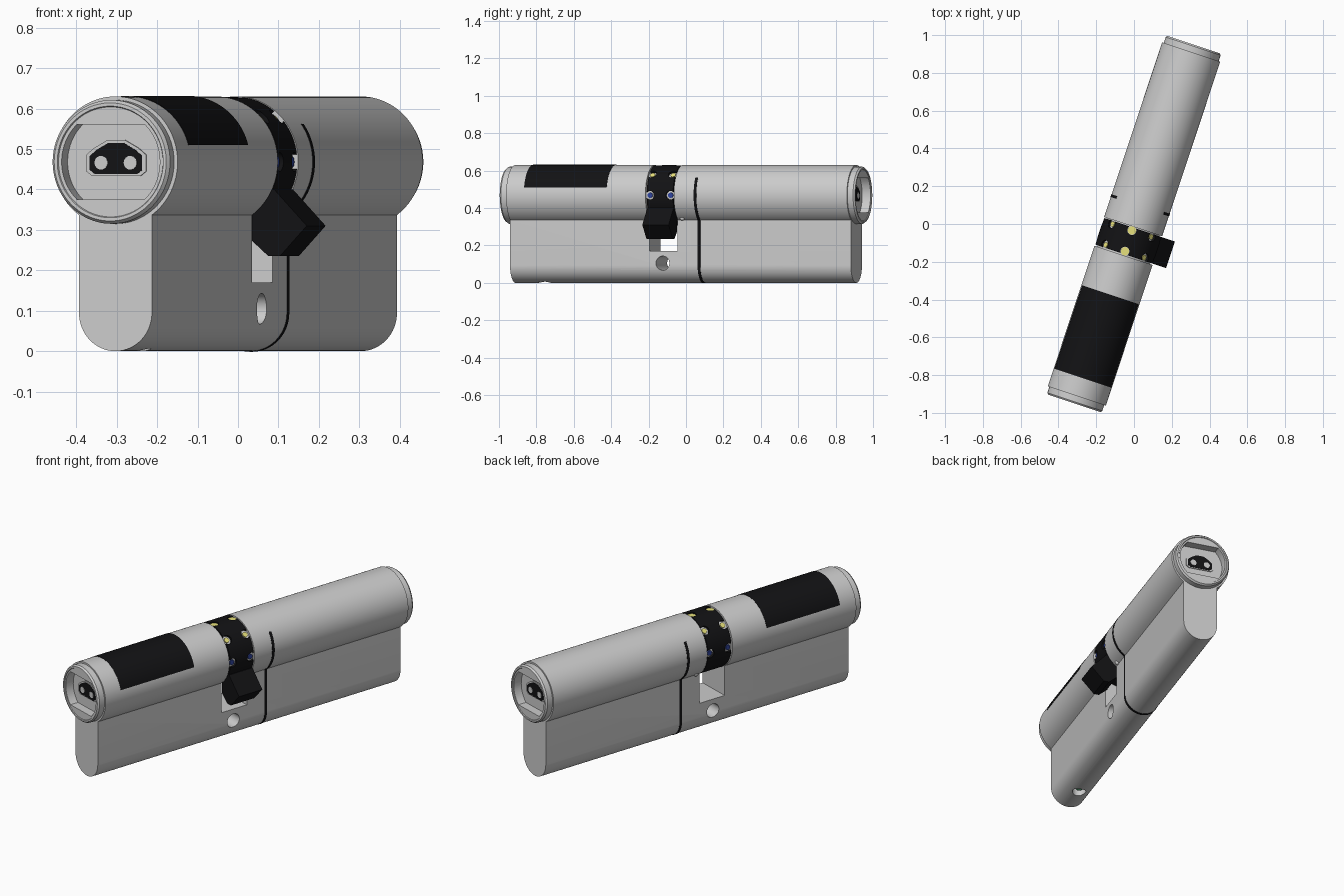
import bpy, bmesh
from math import sin, cos, pi, radians, sqrt, asin
from mathutils import Matrix

if "Cube" in bpy.data.objects:
    bpy.data.objects.remove(bpy.data.objects["Cube"])

# Local frame: x across, y along the lock axis, z up; turned in plan at the end
TURN = Matrix.Rotation(radians(-18.4), 4, 'Z')
R, W, CZ, HALF = 0.162, 0.095, 0.468, 0.96


def material(name, rgb):
    m = bpy.data.materials.new(name)
    m.diffuse_color = (*rgb, 1)
    m.use_nodes = True
    m.node_tree.nodes["Principled BSDF"].inputs["Base Color"].default_value = m.diffuse_color
    return m


BLACK = material("black", (0.006, 0.006, 0.007))
YELLOW = material("yellow", (0.8, 0.75, 0.2))
BLUE = material("blue", (0.03, 0.06, 0.35))
GREEN = material("green", (0.1, 0.4, 0.2))


def finish(name, bm, mat=None):
    bmesh.ops.recalc_face_normals(bm, faces=bm.faces)
    me = bpy.data.meshes.new(name)
    bm.to_mesh(me)
    bm.free()
    ob = bpy.data.objects.new(name, me)
    bpy.context.collection.objects.link(ob)
    if mat:
        me.materials.append(mat)
    return ob


def prism(name, pts, y0, y1, mat=None):
    """Extrude an (x, z) outline along the lock axis."""
    bm = bmesh.new()
    a = [bm.verts.new((x, y0, z)) for x, z in pts]
    b = [bm.verts.new((x, y1, z)) for x, z in pts]
    bm.faces.new(a)
    bm.faces.new(b)
    for i in range(len(a)):
        j = (i + 1) % len(a)
        bm.faces.new((a[i], a[j], b[j], b[i]))
    return finish(name, bm, mat)


def lathe(name, prof, mat=None, n=96):
    """Closed (radius, y) section turned around the lock axis."""
    bm = bmesh.new()
    rings = [[bm.verts.new((r * cos(2 * pi * k / n), y, CZ + r * sin(2 * pi * k / n)))
              for k in range(n)] for r, y in prof]
    for i in range(len(rings)):
        p, q = rings[i], rings[(i + 1) % len(rings)]
        for k in range(n):
            m = (k + 1) % n
            bm.faces.new((p[k], p[m], q[m], q[k]))
    return finish(name, bm, mat)


def rod(name, r, depth, mtx, mat=None):
    bm = bmesh.new()
    bmesh.ops.create_cone(bm, cap_ends=True, segments=40, radius1=r, radius2=r,
                          depth=depth, matrix=mtx)
    return finish(name, bm, mat)


def ball(name, r, loc, mat=None):
    bm = bmesh.new()
    bmesh.ops.create_uvsphere(bm, u_segments=24, v_segments=12, radius=r,
                              matrix=Matrix.Translation(loc))
    return finish(name, bm, mat)


def cut(ob, cutters):
    for c in cutters:
        m = ob.modifiers.new("cut", 'BOOLEAN')
        m.operation, m.solver, m.object = 'DIFFERENCE', 'EXACT', c
        bpy.context.view_layer.objects.active = ob
        bpy.ops.object.modifier_apply(modifier=m.name)
    for c in cutters:
        bpy.data.objects.remove(c)


def arc(r, a0, a1, n, cz=CZ):
    return [(r * cos(radians(a0 + (a1 - a0) * i / n)),
             cz + r * sin(radians(a0 + (a1 - a0) * i / n))) for i in range(n + 1)]


def keyhole(grow=0, top=None):
    """Round barrel over a flange with a half-round foot."""
    r, w = R + grow, W + grow
    j = -90 + asin(w / r) * 180 / pi
    foot = arc(w, 180, 360, 32, W)
    if top is None:
        return foot + arc(r, j, 180 - j, 80)
    return foot + arc(r, j, top, 24) + arc(r, 180 - top, 180 - j, 24)


def box(name, x, y0, y1, z0, z1):
    return prism(name, [(-x, z0), (x, z0), (x, z1), (-x, z1)], y0, y1)


def recess(y0, y1):
    a = asin(0.093 / 0.128) * 180 / pi
    return prism("recess_cutter", arc(0.128, -a, a, 20) + arc(0.128, 180 - a, 180 + a, 20), y0, y1)


# Housing with cam slot, fixing screw hole, underside hole and end recesses
ACROSS = Matrix.Rotation(pi / 2, 4, 'Y')
body = prism("housing", keyhole(), -HALF, HALF)
cut(body, [
    box("slot_cutter", 0.3, -0.175, -0.015, 0.17, 0.8),
    rod("screw_cutter", 0.038, 0.6, Matrix.Translation((0, -0.1, 0.105)) @ ACROSS),
    rod("underside_cutter", 0.036, 0.1, Matrix.Translation((0, -0.795, 0.0))),
    recess(-1.1, -0.95), recess(0.95, 1.1)])
ball("underside_pin", 0.025, (0, -0.795, 0.04), GREEN)

# Ends: bevelled collar, key slot frame, key slot, two contact dots
KEY = [(-.068, -.02), (-.055, -.03), (.055, -.03), (.068, -.02), (.068, .015),
       (.05, .03), (.02, .047), (-.02, .047), (-.05, .03), (-.068, .015)]
for d, end in ((-1, "front"), (1, "back")):
    collar = lathe(end + "_collar", [(0.05, d * 0.955), (0.153, d * 0.955), (0.153, d * 0.992),
                                     (0.146, d * 1.001), (0.138, d * 1.001),
                                     (0.136, d * 0.997), (0.05, d * 0.997)])
    cut(collar, [recess(d * 0.9, d * 1.1)])
    prism(end + "_key_frame", [(x * 1.15, CZ + z * 1.15) for x, z in KEY], d * 0.94, d * 0.955)
    prism(end + "_key_slot", [(x, CZ + z) for x, z in KEY], d * 0.94, d * 0.957, BLACK)
    for s in (-1, 1):
        dot = [(x + s * 0.038, z) for x, z in arc(0.017, 0, 345, 23, CZ - 0.002)]
        prism(end + "_contact", dot, d * 0.94, d * 0.959)

# Black cover panel on top of the front half
prism("cover_panel", arc(R + 0.0015, 15, 165, 60) + arc(R - 0.004, 165, 15, 60), -0.86, -0.395, BLACK)

# Seam gasket around the lower part of the back half
prism("seam_gasket", keyhole(0.0015, 35), 0.097, 0.112, BLACK)

# Cam ring on a hub, notched on both edges, with coloured inserts
Y0, Y1 = -0.168, -0.02
prism("cam_hub", arc(0.148, 0, 355, 71), -0.175, -0.015)
ring = lathe("cam_ring", [(0.14, Y0), (0.161, Y0), (0.161, Y1), (0.14, Y1)], BLACK)
notches = []
for a, m in ((0, BLUE), (45, YELLOW), (90, YELLOW), (135, YELLOW), (180, BLUE)):
    tilt = Matrix.Rotation(radians(90 - a), 4, 'Y')
    for y in (Y0 + 0.016, Y1 - 0.016):
        place = Matrix.Translation((0, y, CZ)) @ tilt
        notches.append(rod("notch_cutter", 0.024, 0.1, place @ Matrix.Translation((0, 0, 0.16))))
        rod("cam_insert", 0.014 if a != 90 else 0.022, 0.02,
            place @ Matrix.Translation((0, 0, 0.144)), m)
cut(ring, notches)

# Cam lever pointing down to the right
prism("cam_lever", [(0.09, 0.36), (0.09, 0.275), (0.135, 0.235), (0.165, 0.235),
                    (0.235, 0.31), (0.15, 0.40), (0.12, 0.40)], Y0, Y1, BLACK)

# Small retaining pins beside the slot
for s in (-1, 1):
    ball("retaining_pin", 0.013, (s * 0.1, 0.012, 0.345))

# Turn everything in plan and smooth the round surfaces
bpy.ops.object.select_all(action='DESELECT')
for ob in bpy.context.collection.objects:
    ob.data.transform(TURN)
    ob.select_set(True)
bpy.context.view_layer.objects.active = body
bpy.ops.object.shade_smooth_by_angle(angle=radians(30))
